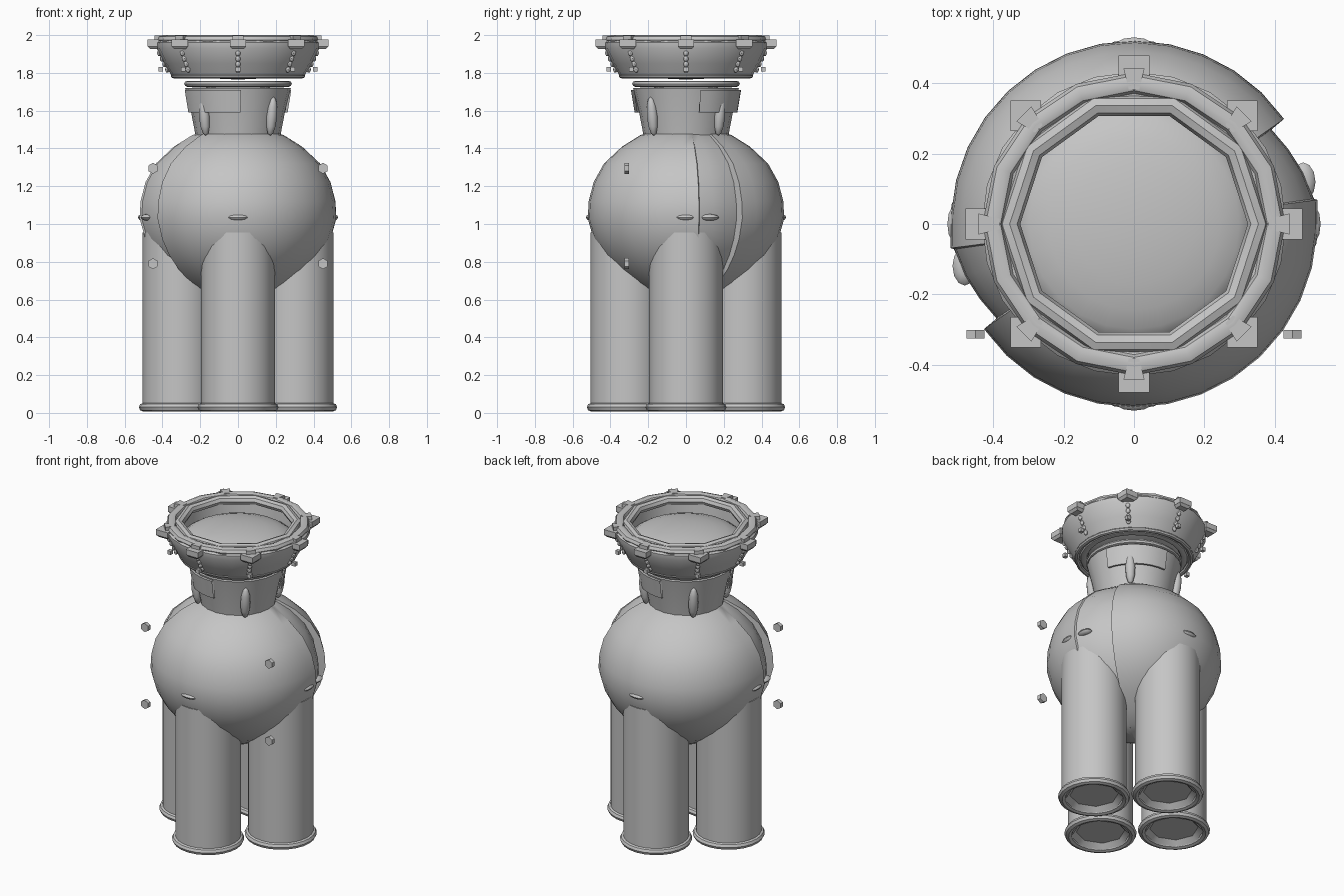
import bpy, bmesh
from math import sin, cos, pi, radians, tau
from mathutils import Matrix, Vector

cube = bpy.data.objects.get("Cube")
if cube:
    bpy.data.objects.remove(cube, do_unlink=True)

grey = bpy.data.materials.new("plain grey")
grey.use_nodes = True
tone = (0.56, 0.56, 0.56, 1)
grey.diffuse_color = tone
grey.node_tree.nodes["Principled BSDF"].inputs["Base Color"].default_value = tone


def finish(name, bm, smooth=True):
    bmesh.ops.recalc_face_normals(bm, faces=bm.faces)
    mesh = bpy.data.meshes.new(name)
    bm.to_mesh(mesh)
    bm.free()
    mesh.materials.append(grey)
    obj = bpy.data.objects.new(name, mesh)
    bpy.context.collection.objects.link(obj)
    if smooth:
        bpy.ops.object.select_all(action='DESELECT')
        obj.select_set(True)
        bpy.context.view_layer.objects.active = obj
        bpy.ops.object.shade_smooth_by_angle(angle=radians(40))
    return obj


def loft(name, profile, spokes, centre=(0, 0), closed=True, loop_profile=False):
    """Revolve (radius, z) points round z; spokes are (angle, radius scale)."""
    bm = bmesh.new()
    cols = [[bm.verts.new((centre[0] + r * s * cos(a), centre[1] + r * s * sin(a), z))
             for r, z in profile] for a, s in spokes]
    n, m = len(cols), len(profile)
    for i in range(n if closed else n - 1):
        a, b = cols[i], cols[(i + 1) % n]
        for j in range(m if loop_profile else m - 1):
            k = (j + 1) % m
            bm.faces.new((a[j], b[j], b[k], a[k]))
    bmesh.ops.remove_doubles(bm, verts=bm.verts, dist=0.0001)
    return finish(name, bm)


def spokes(n):
    return [(tau * i / n, 1) for i in range(n)]


def ring(name, radius, z, thick, height, n=24, centre=(0, 0)):
    section = [(radius + thick * cos(tau * i / 8), z + height * sin(tau * i / 8)) for i in range(8)]
    return loft(name, section, spokes(n), centre, loop_profile=True)


def place(bm, loc, size, angle=0.0, tilt=0.0):
    move = (Matrix.Translation(loc) @ Matrix.Rotation(angle, 4, 'Z')
            @ Matrix.Rotation(tilt, 4, 'Y') @ Matrix.Diagonal((*size, 1)))
    bmesh.ops.transform(bm, matrix=move, verts=bm.verts)


def ball(name, loc, size, angle=0.0, tilt=0.0, seg=12):
    bm = bmesh.new()
    bmesh.ops.create_uvsphere(bm, u_segments=seg, v_segments=max(6, seg // 2), radius=1)
    place(bm, loc, size, angle, tilt)
    return finish(name, bm)


def block(name, loc, size, taper=1.0, angle=0.0, inner=1.0):
    """Box whose bottom is scaled by taper and whose -x end is scaled by inner."""
    bm = bmesh.new()
    bmesh.ops.create_cube(bm, size=1)
    for v in bm.verts:
        if v.co.x < 0:
            v.co.y *= inner
        if v.co.z < 0:
            v.co.x *= taper
            v.co.y *= taper
    place(bm, loc, size, angle)
    return finish(name, bm, False)


def polar(r, a, z):
    return (r * cos(a), r * sin(a), z)


# Round body with two overlapping shells, each ending in a stepped edge
body_profile = [(0, 0.55), (0.11, 0.575), (0.2, 0.625), (0.3, 0.69), (0.38, 0.76),
                (0.44, 0.835), (0.485, 0.92), (0.515, 1.03), (0.51, 1.12), (0.485, 1.22),
                (0.43, 1.32), (0.335, 1.41), (0.24, 1.47), (0.12, 1.51), (0, 1.52)]
shell = []
for half in (0, pi):
    shell += [(half + radians(d), s) for d, s in
              ((7.5, 1.02), (8, 1.0), (17, 0.975), (26, 0.945), (34.5, 0.92))]
    shell += [(half + radians(35 + 153 * i / 14), 1.01) for i in range(14)]
loft("body", body_profile, shell)

# Four tubular legs with foot rings
for i, side in enumerate(("left", "back", "right", "front")):
    a = i * pi / 2
    c = (0.31 * cos(a), 0.31 * sin(a))
    loft(side + "_leg", [(0, 0.045), (0.195, 0.045), (0.195, 0.955), (0, 0.955)], spokes(24), c)
    ring(side + "_foot_ring", 0.19, 0.03, 0.025, 0.023, 24, c)
    loft(side + "_foot_lip", [(0.175, 0.015), (0.145, 0.045)], spokes(8), c)
    # Thin lens-shaped tabs at the widest part of the body
    ball(side + "_tab", polar(0.5, a, 1.035), (0.03, 0.06, 0.018), a)
    if i % 2 == 0:
        ball(side + "_second_tab", polar(0.495, a + radians(14), 1.035), (0.035, 0.055, 0.018), a)

# Neck with a top ring
loft("neck", [(0, 1.46), (0.225, 1.47), (0.25, 1.6), (0.28, 1.72), (0, 1.73)], spokes(20))
ring("neck_ring", 0.268, 1.742, 0.017, 0.016)

# Two curved collar flaps, opposite one another
for name, start in (("back_flap", 15), ("front_flap", 195)):
    arc = [(radians(start + 78 * i / 8), 1) for i in range(9)]
    loft(name, [(0.26, 1.59), (0.272, 1.59), (0.292, 1.71), (0.275, 1.71)], arc,
         closed=False, loop_profile=True)

# Upright pegs on the neck
for i in range(4):
    a = pi / 4 + i * pi / 2
    ball(f"neck_peg_{i}", polar(0.253, a, 1.57), (0.028, 0.03, 0.105), a, radians(7))

# Flared head collar, its rings and the domed centre
loft("collar", [(0.32, 1.79), (0.355, 1.79), (0.39, 1.85), (0.43, 1.93), (0.432, 1.96),
                (0.405, 1.985), (0.34, 1.97), (0.33, 1.88)], spokes(24), loop_profile=True)
ring("collar_base_ring", 0.34, 1.785, 0.016, 0.014)
ring("collar_under_ring", 0.3, 1.79, 0.025, 0.018)
ring("outer_rim", 0.4, 1.975, 0.03, 0.025, 16)
ring("inner_rim", 0.353, 1.972, 0.03, 0.028, 10)
ball("domed_centre", (0, 0, 1.86), (0.345, 0.345, 0.095), seg=24)

# Eight rim studs, each with a wedge clamp and a string of beads below
for i in range(8):
    a = i * pi / 4
    block(f"stud_{i}", polar(0.435, a, 1.958), (0.087, 0.087, 0.035))
    block(f"stud_base_{i}", polar(0.435, a, 1.933), (0.086, 0.086, 0.015), 0.7)
    block(f"clamp_{i}", polar(0.412, a, 1.983), (0.06, 0.06, 0.03), 1.0, a, 0.5)
    for k in range(4):
        ball(f"bead_{i}_{k}", polar(0.416 - 0.014 * k, a, 1.905 - 0.029 * k),
             (0.012, 0.014, 0.017), a, seg=8)
    block(f"small_stud_{i}", polar(0.41, a, 1.82), (0.024, 0.024, 0.024))

# Four loose hexagonal nubs in front of the body
for x in (-0.45, 0.45):
    for z in (0.79, 1.295):
        bm = bmesh.new()
        bmesh.ops.create_cone(bm, cap_ends=True, segments=6, radius1=0.029, radius2=0.029, depth=0.025)
        bmesh.ops.transform(bm, verts=bm.verts, matrix=Matrix.Translation((x, -0.313, z))
                            @ Matrix.Rotation(pi / 2, 4, 'X'))
        finish("hex_nub_" + ("left_" if x > 0 else "right_") + ("upper" if z > 1 else "lower"), bm, False)
